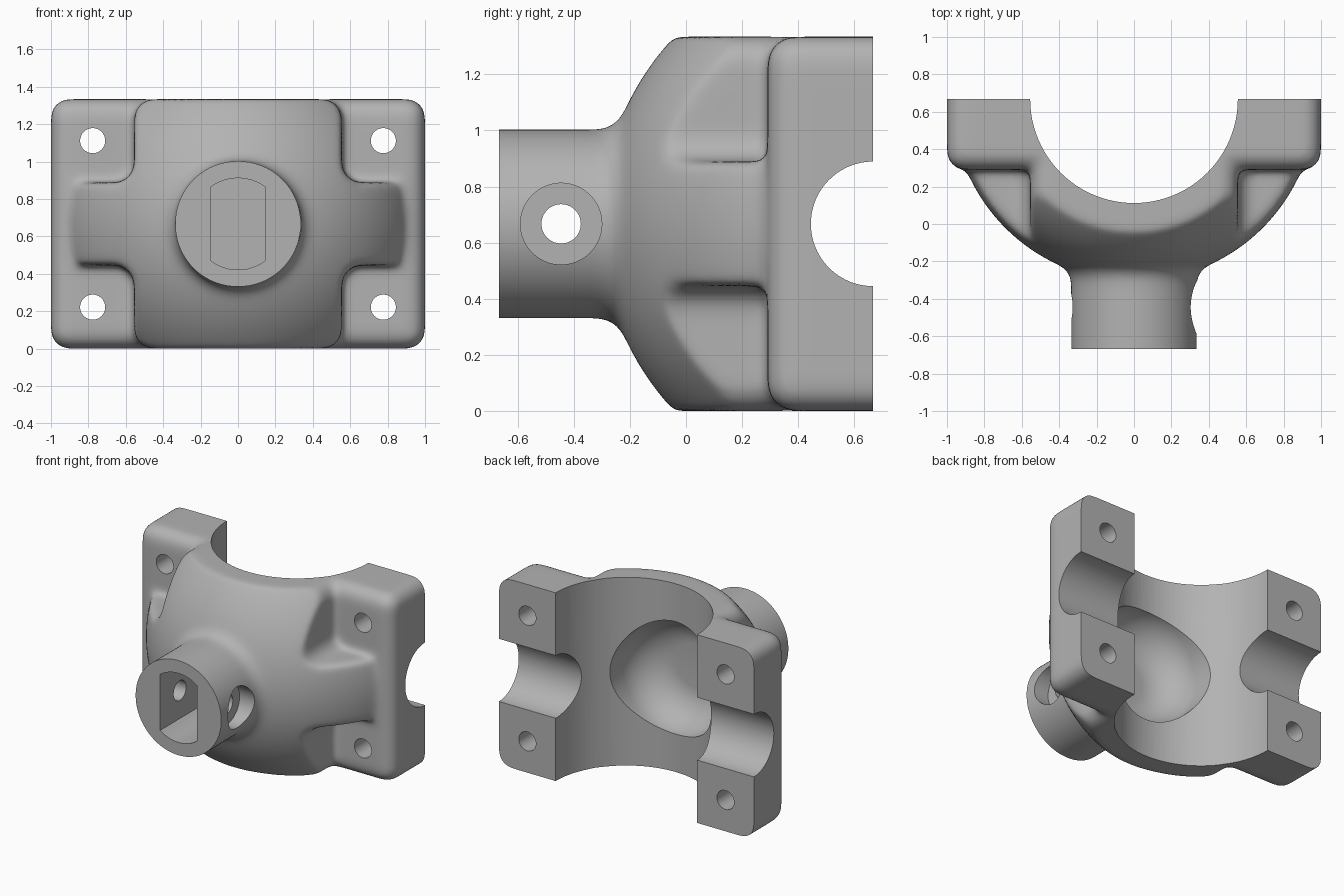
import bpy, bmesh, math
from mathutils import Matrix, Vector

MID = 0.667      # centre height, also the y of the split plane
STEPS = 96

if "Cube" in bpy.data.objects:
    bpy.data.objects.remove(bpy.data.objects["Cube"])

metal = bpy.data.materials.new("plain grey metal")
metal.use_nodes = True
grey = (0.45, 0.45, 0.45, 1)
metal.diffuse_color = grey
metal.node_tree.nodes["Principled BSDF"].inputs["Base Color"].default_value = grey


def finish(name, bm, helper=True):
    bmesh.ops.recalc_face_normals(bm, faces=bm.faces[:])
    mesh = bpy.data.meshes.new(name)
    bm.to_mesh(mesh)
    bm.free()
    mesh.materials.append(metal)
    ob = bpy.data.objects.new(name, mesh)
    bpy.context.collection.objects.link(ob)
    ob.hide_render = helper
    return ob


def lathe(name, profile, axis, centre, helper=True):
    """Closed turned solid from (radius, distance along axis) points."""
    bm = bmesh.new()
    rings = []
    for r, t in profile:
        ring = []
        for i in range(STEPS):
            a = math.tau * i / STEPS
            u, v = r * math.cos(a), r * math.sin(a)
            p = {"X": (t, u, v), "Y": (u, t, v), "Z": (u, v, t)}[axis]
            ring.append(bm.verts.new(Vector(p) + Vector(centre)))
        rings.append(ring)
    for a, b in zip(rings, rings[1:]):
        for i in range(STEPS):
            j = (i + 1) % STEPS
            bm.faces.new((a[i], a[j], b[j], b[i]))
    bm.faces.new(rings[0])
    bm.faces.new(rings[-1])
    return finish(name, bm, helper)


def prism(name, outline, y0, y1):
    """Outline in x and z (z from the centre height) extruded along y."""
    bm = bmesh.new()
    face = bm.faces.new([bm.verts.new((x, y0, z + MID)) for x, z in outline])
    new = bmesh.ops.extrude_face_region(bm, geom=[face])["geom"]
    bmesh.ops.translate(bm, vec=(0, y1 - y0, 0),
                        verts=[v for v in new if isinstance(v, bmesh.types.BMVert)])
    return finish(name, bm)


def block(name, low, high, radius=0):
    bm = bmesh.new()
    low, high = Vector(low), Vector(high)
    bmesh.ops.create_cube(bm, size=1, matrix=Matrix.Translation((low + high) / 2)
                          @ Matrix.Diagonal((*(high - low), 1)))
    if radius:
        bmesh.ops.bevel(bm, geom=bm.edges[:], offset=radius, segments=6,
                        profile=0.5, affect='EDGES')
    return finish(name, bm)


def rounded(points, radius):
    """Replace each square corner of an outline by an arc."""
    out = []
    for i, p in enumerate(points):
        p = Vector(p)
        back = (Vector(points[i - 1]) - p).normalized()
        ahead = (Vector(points[(i + 1) % len(points)]) - p).normalized()
        mid = p + radius * (back + ahead)
        for k in range(7):
            t = math.pi / 2 * k / 6
            out.append(mid - radius * (ahead * math.cos(t) + back * math.sin(t)))
    return out


def arc(cr, cy, radius, start, end, n):
    return [(cr + radius * math.cos(math.radians(start + (end - start) * i / n)),
             cy + radius * math.sin(math.radians(start + (end - start) * i / n)))
            for i in range(n + 1)]


# Turned shell: socket neck, fillet and spherical dome
BALL, NECK, FILLET = 0.974, 0.337, 0.1
fr = NECK + FILLET
fy = MID - math.sqrt((BALL + FILLET) ** 2 - fr ** 2)
touch = math.degrees(math.atan2(MID - fy, -fr))
profile = [(NECK, -0.8)] + arc(fr, fy, FILLET, 180, touch, 6)
profile += arc(0, MID, BALL, touch - 180, -8, 28)[1:]
housing = lathe("bearing_housing_half", profile, "Y", (0, 0, MID), helper=False)

# Cross-shaped outline leaves four bolt pockets
cross = [(0.96, -0.222), (0.96, 0.222), (0.555, 0.222), (0.555, MID),
         (-0.555, MID), (-0.555, 0.222), (-0.96, 0.222), (-0.96, -0.222),
         (-0.555, -0.222), (-0.555, -MID), (0.555, -MID), (0.555, -0.222)]
cross_form = prism("cross_form", rounded(cross, 0.1), -0.9, 0.6)
flange = block("flange_form", (-1, 0.29, 0), (1, 0.95, 2 * MID), 0.095)


def boolean(tool, operation='DIFFERENCE'):
    mod = housing.modifiers.new(tool.name, 'BOOLEAN')
    mod.object, mod.operation, mod.solver = tool, operation, 'EXACT'


boolean(cross_form, 'INTERSECT')
boolean(flange, 'UNION')

# Blend the cast surface so every joint has a soft fillet
remesh = housing.modifiers.new("cast_skin", 'REMESH')
remesh.mode, remesh.voxel_size = 'VOXEL', 0.019
soften = housing.modifiers.new("soft_fillets", 'SMOOTH')
soften.factor, soften.iterations = 0.5, 18

# Machined cuts
slot = [(0.245 * math.cos(math.radians(s + a)), 0.245 * math.sin(math.radians(s + a)))
        for s in (90, 270) for a in range(-36, 37, 6)]
cutters = [
    block("split_face_cut", (-2, MID, -1), (2, 2, 3)),
    block("neck_end_cut", (-2, -2, -1), (2, -MID, 3)),
    lathe("main_bore", [(0.555, -1), (0.555, 3)], "Z", (0, MID, 0)),
    lathe("cross_bore", [(0.222, -2), (0.222, 2)], "X", (0, MID, MID)),
    lathe("bore_recess", [(0.4, 0.8)] + arc(0.15, 0.14, 0.25, 0, -89, 12),
          "Y", (0, 0, MID)),
    prism("key_slot", slot, -0.9, -0.22),
    lathe("pin_hole", [(0.07, -0.6), (0.07, 0.6)], "X", (0, -0.445, MID)),
    lathe("pin_counterbore", [(0.145, 0.222), (0.145, 0.6)], "X", (0, -0.445, MID)),
]
for x in (-0.777, 0.777):
    for z in (0.222, 1.112):
        cutters.append(lathe("bolt_hole", [(0.067, 0), (0.067, 1)], "Y", (x, 0, z)))
for cutter in cutters:
    boolean(cutter)

# Apply the stack, drop the forming tools and shade
for ob in bpy.context.selected_objects:
    ob.select_set(False)
housing.select_set(True)
bpy.context.view_layer.objects.active = housing
bpy.ops.object.convert(target='MESH')
for tool in cutters + [cross_form, flange]:
    bpy.data.objects.remove(tool)
bpy.ops.object.shade_smooth_by_angle(angle=math.radians(35))
